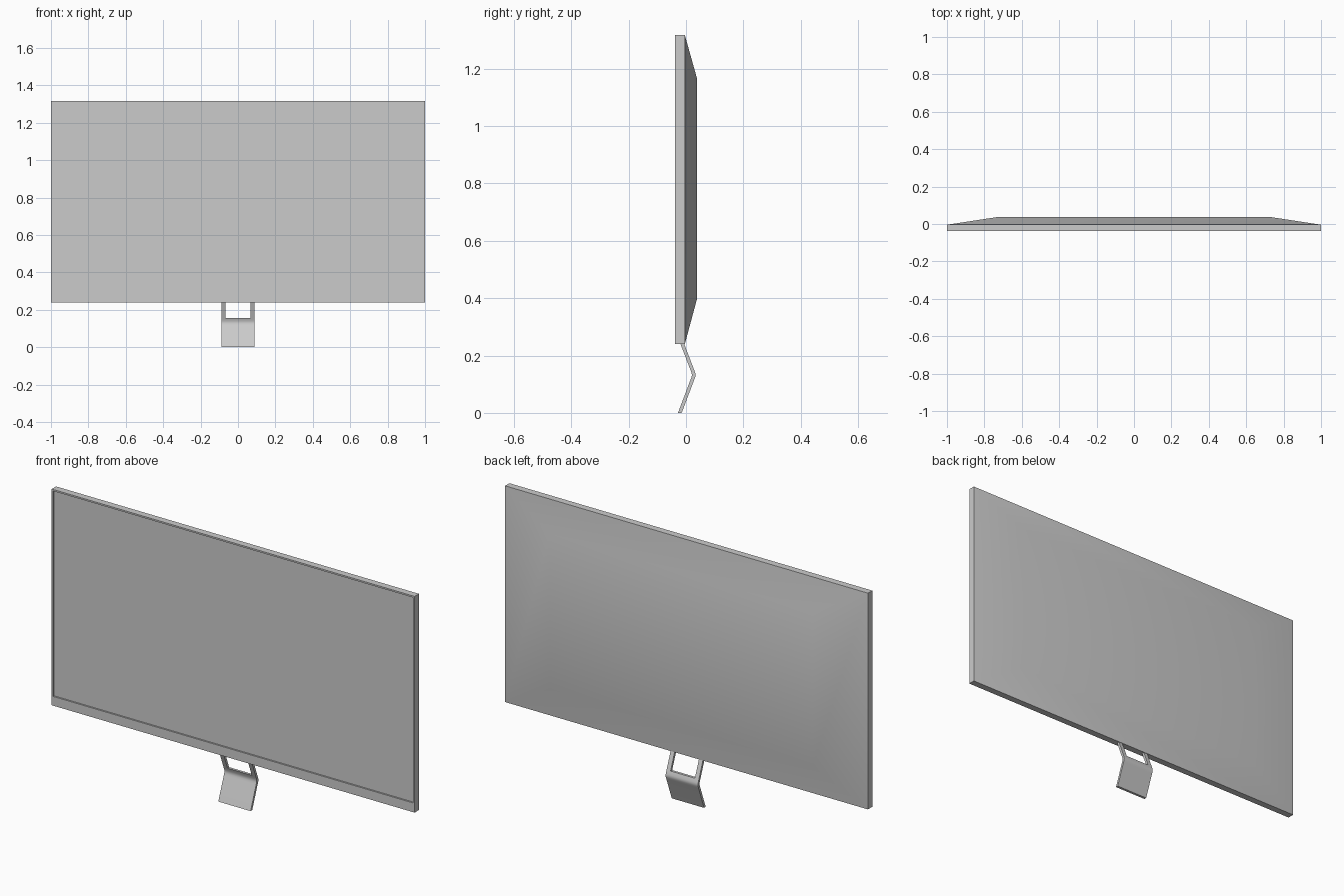
import bpy, bmesh

if "Cube" in bpy.data.objects:
    bpy.data.objects.remove(bpy.data.objects["Cube"])


def finish(bm, name):
    bmesh.ops.recalc_face_normals(bm, faces=bm.faces)
    mesh = bpy.data.meshes.new(name)
    bm.to_mesh(mesh)
    bm.free()
    obj = bpy.data.objects.new(name, mesh)
    bpy.context.collection.objects.link(obj)
    bpy.ops.object.select_all(action='DESELECT')
    obj.select_set(True)
    bpy.context.view_layer.objects.active = obj
    bpy.ops.object.shade_smooth_by_angle(angle=0.6)
    return obj


def ring(bm, half_width, y, z0, z1):
    corners = [(-1, z0), (1, z0), (1, z1), (-1, z1)]
    return [bm.verts.new((s * half_width, y, z)) for s, z in corners]


# Display housing: recessed screen, thin bezel, straight rim, tapered back
sections = [
    (0.992, -0.030, 0.286, 1.309),
    (0.992, -0.038, 0.286, 1.309),
    (1.0, -0.038, 0.24, 1.317),
    (1.0, -0.004, 0.24, 1.317),
    (0.725, 0.038, 0.396, 1.167),
]
bm = bmesh.new()
rings = [ring(bm, *s) for s in sections]
for a, b in zip(rings, rings[1:]):
    for i in range(4):
        j = (i + 1) % 4
        bm.faces.new((a[i], a[j], b[j], b[i]))
bm.faces.new(rings[0])
bm.faces.new(rings[-1])
finish(bm, "display_panel")

# Bent stand: front-side (y, z) path, plate below and two arms above
path = [(-0.028, 0), (0.0155, 0.115), (0.0192, 0.124), (0.0205, 0.132),
        (0.0192, 0.14), (0.0155, 0.15), (0.0128, 0.157), (-0.020, 0.242)]
columns = [-0.089, -0.067, 0.067, 0.089]
bm = bmesh.new()
rows = [[bm.verts.new((x, y, z)) for x in columns] for y, z in path]
for r in range(len(rows) - 1):
    for c in range(3):
        if c == 1 and r == len(rows) - 2:
            continue  # opening between the arms
        a, b = rows[r], rows[r + 1]
        bm.faces.new((a[c], a[c + 1], b[c + 1], b[c]))
front = bm.faces[:]
back = bmesh.ops.extrude_face_region(bm, geom=front, use_keep_orig=True)
bmesh.ops.translate(bm, vec=(0, 0.013, 0),
                    verts=[g for g in back["geom"] if isinstance(g, bmesh.types.BMVert)])
finish(bm, "stand")
